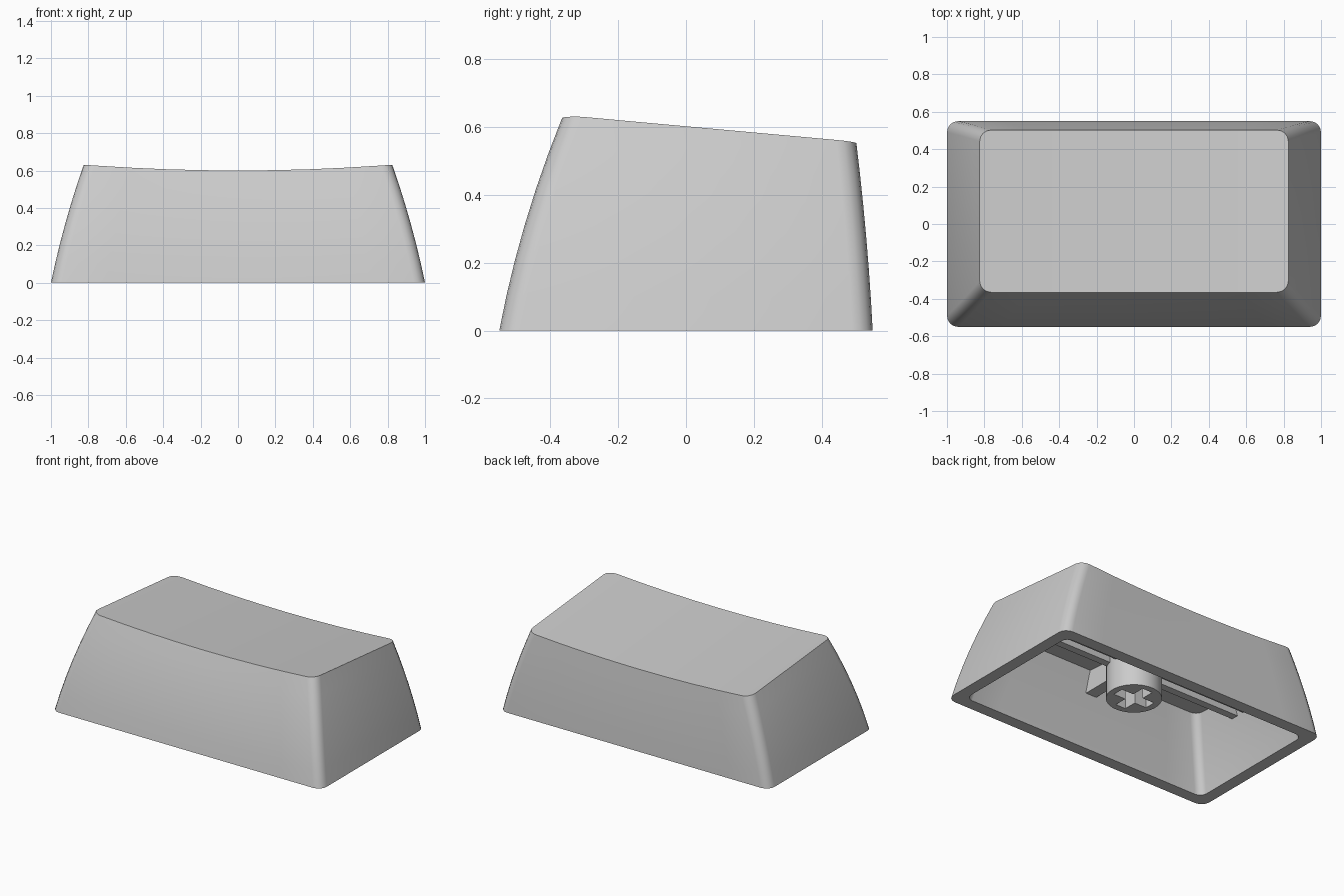
import bpy, bmesh
from math import sin, cos, pi

if "Cube" in bpy.data.objects:
    bpy.data.objects.remove(bpy.data.objects["Cube"])


def smooth(obj):
    bpy.ops.object.select_all(action='DESELECT')
    obj.select_set(True)
    bpy.context.view_layer.objects.active = obj
    bpy.ops.object.shade_smooth_by_angle(angle=0.5)


def half_ring(hx, y, r, sign):
    """Left-to-right edge of a rounded rectangle, including both corner arcs."""
    arc = [(-hx + r - r * cos(a), y - sign * r + sign * r * sin(a))
           for a in (i * pi / 8 for i in range(5))]
    mid = [((-1 + i / 4) * (hx - r), y) for i in range(1, 8)]
    return arc + mid + [(-x, yy) for x, yy in reversed(arc)]


def rings(bm, base, top, bulge, r, height, levels=6):
    """Stack of rounded rectangles; sizes are (half width, front y, back y)."""
    out = []
    for k in range(levels + 1):
        t = k / levels
        hx, yf, yb = (a + (b - a) * t + c * t * (1 - t)
                      for a, b, c in zip(base, top, bulge))
        pts = half_ring(hx, yf, r, -1) + half_ring(hx, yb, r, 1)[::-1]
        out.append([bm.verts.new((x, y, t * height(x / hx, y))) for x, y in pts])
    return out


def bridge(bm, a, b):
    n = len(a)
    for i in range(n):
        j = (i + 1) % n
        bm.faces.new((a[i], a[j], b[j], b[i]))


def cap(bm, ring):
    """Close a ring with strips running front to back."""
    n = len(ring)
    for i in range(n // 2 - 1):
        bm.faces.new((ring[i], ring[i + 1], ring[n - 2 - i], ring[n - 1 - i]))


# Hollow shell: tapered outside with dished top, and inner cavity
bm = bmesh.new()
outer = rings(bm, (1, -.55, .55), (.825, -.365, .502), (.045, -.068, .02), .06,
              lambda u, y: .631 - .091 * max(0, y + .32) - .031 * (1 - u * u))
inner = rings(bm, (.92, -.47, .47), (.79, -.36, .44), (.03, -.04, .01), .05,
              lambda u, y: .47 - .07 * (y + .36))
for stack in (outer, inner):
    for a, b in zip(stack, stack[1:]):
        bridge(bm, a, b)
    cap(bm, stack[-1])
bridge(bm, outer[0], inner[0])
bmesh.ops.recalc_face_normals(bm, faces=bm.faces)
mesh = bpy.data.meshes.new("key_shell")
bm.to_mesh(mesh)
bm.free()
shell = bpy.data.objects.new("key_shell", mesh)
bpy.context.collection.objects.link(shell)
smooth(shell)

# Round stem with a cross-shaped socket
curve = bpy.data.curves.new("stem", 'CURVE')
curve.dimensions = '2D'
curve.fill_mode = 'BOTH'
curve.extrude = .17
L, w = .125, .037
quarter = [(L, -w), (L, w), (w, w)]
cross = []
for q in range(4):
    c, s = round(cos(q * pi / 2)), round(sin(q * pi / 2))
    cross += [(x * c - y * s, x * s + y * c) for x, y in quarter]
circle = [(.168 * cos(i * pi / 20), .168 * sin(i * pi / 20)) for i in range(40)]
for pts in (circle, cross):
    sp = curve.splines.new('POLY')
    sp.points.add(len(pts) - 1)
    for p, (x, y) in zip(sp.points, pts):
        p.co = (x, y, 0, 1)
    sp.use_cyclic_u = True
stem = bpy.data.objects.new("stem", curve)
stem.location.z = .30
bpy.context.collection.objects.link(stem)
bpy.ops.object.select_all(action='DESELECT')
stem.select_set(True)
bpy.context.view_layer.objects.active = stem
bpy.ops.object.convert(target='MESH')
smooth(bpy.context.view_layer.objects.active)


# Stiffening ribs between stem and walls
def rib(name, x0, x1, y0, y1, z0=.33, z1=.48):
    bpy.ops.mesh.primitive_cube_add(
        size=1, location=((x0 + x1) / 2, (y0 + y1) / 2, (z0 + z1) / 2))
    o = bpy.context.object
    o.name = name
    o.scale = (abs(x1 - x0), abs(y1 - y0), z1 - z0)


for s in (-1, 1):
    for y in (-.05, .05):
        rib("long_rib", s * .15, s * .83, y - .025, y + .025)
rib("front_rib", -.04, .04, -.40, -.15)
rib("back_rib", -.04, .04, .15, .45)
